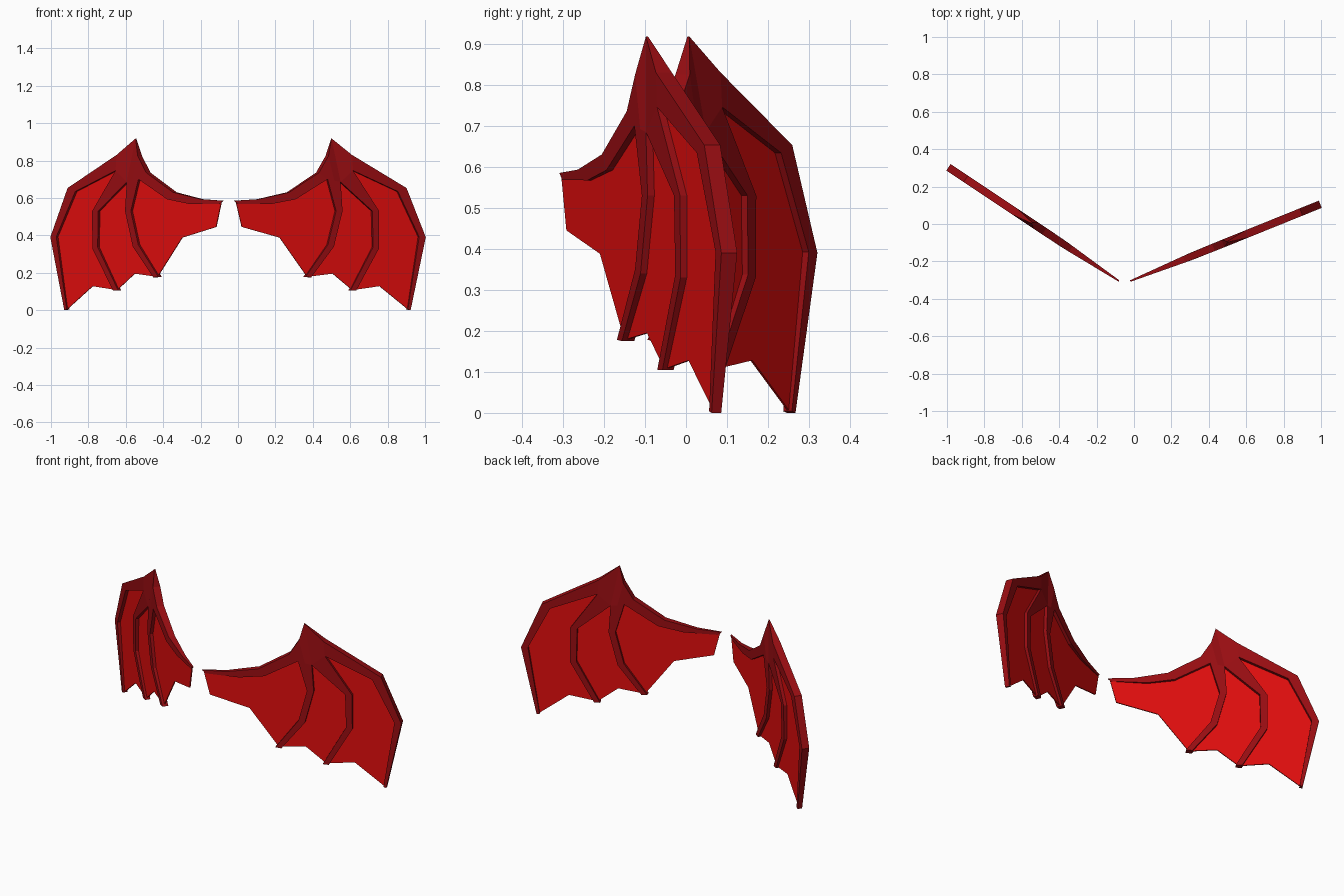
import bpy, bmesh, math
from mathutils import Matrix

cube = bpy.data.objects.get("Cube")
if cube:
    bpy.data.objects.remove(cube, do_unlink=True)


def make_material(name, colour):
    mat = bpy.data.materials.new(name)
    mat.use_nodes = True
    mat.diffuse_color = colour
    bsdf = mat.node_tree.nodes["Principled BSDF"]
    bsdf.inputs["Base Color"].default_value = colour
    bsdf.inputs["Roughness"].default_value = 0.8
    return mat


BONE = make_material("dark red bone", (0.32, 0.004, 0.006, 1))
SKIN = make_material("bright red membrane", (0.75, 0.004, 0.004, 1))

# Wing outline as (distance from root, height): pairs of outer and inner edge
ARM = [((0, .585), (.02, .568)), ((.135, .593), (.205, .567)),
       ((.31, .63), (.345, .592)), ((.48, .735), (.53, .70)),
       ((.535, .825), (.568, .692)), ((.56, .918), (.605, .685)),
       ((.67, .83), (.677, .746)), ((.985, .653), (.936, .634)),
       ((1.096, .39), (1.058, .392)), ((1.012, 0), (.996, .004))]
INNER_FINGER = [((.53, .70), (.605, .685)), ((.579, .53), (.616, .53)),
                ((.532, .35), (.567, .34)), ((.405, .178), (.437, .175))]
OUTER_FINGER = [((.605, .685), (.677, .746)), ((.788, .53), (.827, .53)),
                ((.793, .337), (.827, .33)), ((.664, .105), (.697, .104))]
SCALLOPS = [(.837, .128), (.68, .107), (.567, .195), (.42, .178),
            (.261, .388), (.043, .445)]


def bone_half(u, z):
    """Half thickness: thin at the root, the peak and the finger tips."""
    half = min(.021, .004 + .045 * u)
    if z > .83:
        half *= max(.1, (.93 - z) / .1)
    return half * min(1, .6 + z)


def finish(bm, name, mat, matrix):
    bmesh.ops.transform(bm, matrix=matrix, verts=bm.verts)
    bmesh.ops.recalc_face_normals(bm, faces=bm.faces)
    mesh = bpy.data.meshes.new(name)
    bm.to_mesh(mesh)
    bm.free()
    mesh.materials.append(mat)
    bpy.context.collection.objects.link(bpy.data.objects.new(name, mesh))


def bone(name, pairs, matrix):
    """Tapered bar swept through edge pairs."""
    bm = bmesh.new()
    rings = []
    for a, b in pairs:
        corners = [(a, -1), (b, -1), (b, 1), (a, 1)]
        rings.append([bm.verts.new((u, s * bone_half(u, z), z))
                      for (u, z), s in corners])
    for r, q in zip(rings, rings[1:]):
        for i in range(4):
            j = (i + 1) % 4
            bm.faces.new((r[i], r[j], q[j], q[i]))
    bm.faces.new(rings[0])
    bm.faces.new(rings[-1])
    finish(bm, name, BONE, matrix)


def membrane(name, matrix):
    """Thin sheet stretched between the arm and the scalloped lower edge."""
    top = [((a[0] + b[0]) / 2, (a[1] + b[1]) / 2) for a, b in ARM]
    bm = bmesh.new()
    face = bm.faces.new([bm.verts.new((u, -.003, z)) for u, z in top + SCALLOPS])
    out = bmesh.ops.extrude_face_region(bm, geom=[face], use_keep_orig=True)
    for v in out["geom"]:
        if isinstance(v, bmesh.types.BMVert):
            v.co.y = .003
    bmesh.ops.triangulate(bm, faces=[f for f in bm.faces if len(f.verts) > 4])
    finish(bm, name, SKIN, matrix)


# Two wings, the right one mirrored and swept further back
for side, root, angle, sign in (("left", -.02, 22, 1), ("right", -.08, 33.7, -1)):
    place = (Matrix.Translation((root, -.305, 0))
             @ Matrix.Rotation(sign * math.radians(angle), 4, "Z")
             @ Matrix.Diagonal((sign, 1, 1, 1)))
    bone(side + "_wing_arm", ARM, place)
    bone(side + "_wing_inner_finger", INNER_FINGER, place)
    bone(side + "_wing_outer_finger", OUTER_FINGER, place)
    membrane(side + "_wing_membrane", place)
